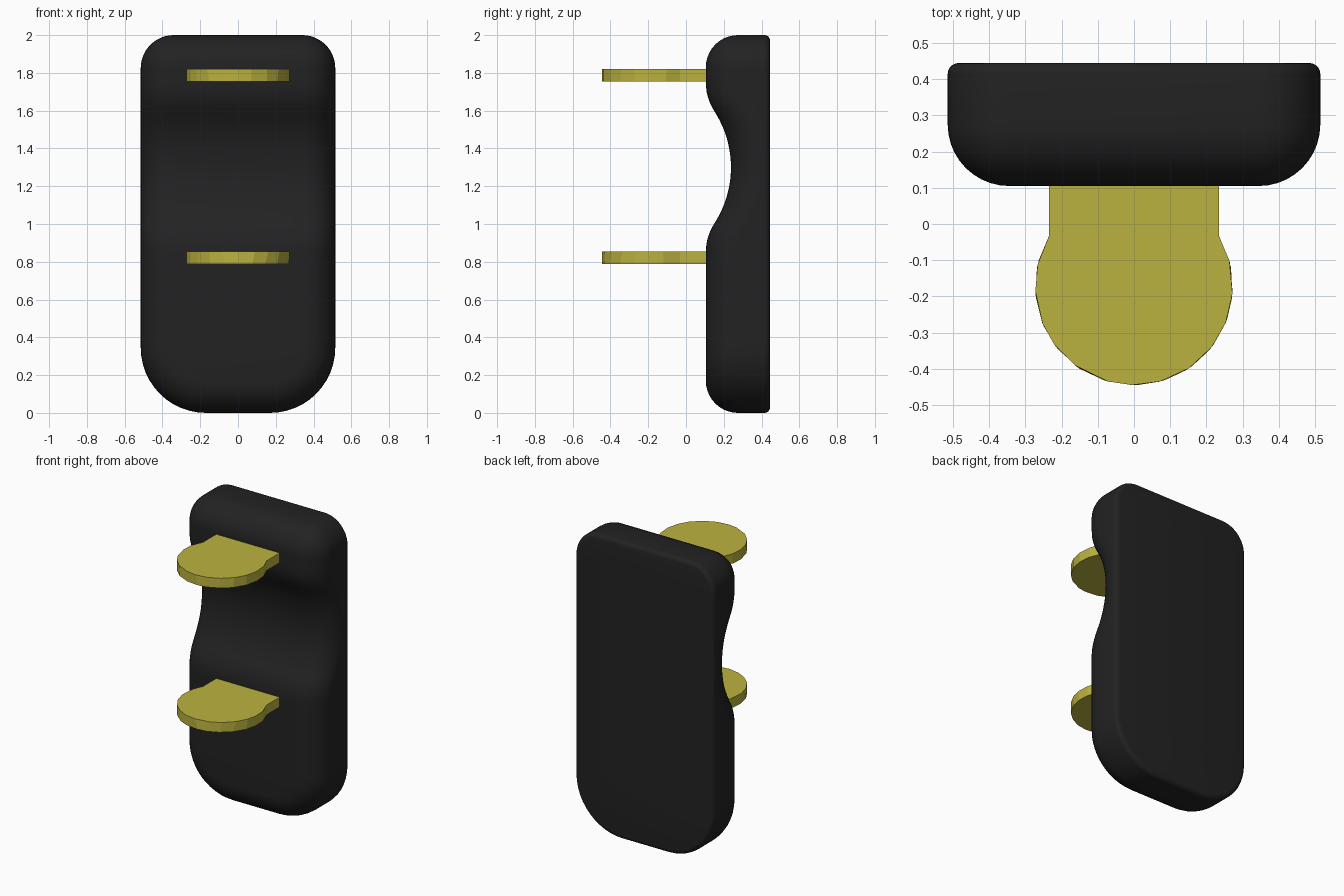
import bpy, bmesh, math, random

if "Cube" in bpy.data.objects:
    bpy.data.objects.remove(bpy.data.objects["Cube"])

random.seed(4)
W, H = 0.515, 2.0
FRONT, BACK = 0.105, 0.445
R_FRONT, R_BACK = 0.17, 0.03


def material(name, rgb):
    m = bpy.data.materials.new(name)
    m.diffuse_color = (*rgb, 1)
    m.use_nodes = True
    m.node_tree.nodes["Principled BSDF"].inputs["Base Color"].default_value = m.diffuse_color
    return m


def finish(bm, name, mat):
    bmesh.ops.recalc_face_normals(bm, faces=bm.faces)
    me = bpy.data.meshes.new(name)
    bm.to_mesh(me)
    bm.free()
    ob = bpy.data.objects.new(name, me)
    bpy.context.collection.objects.link(ob)
    me.materials.append(mat)
    return ob


def hollow(z):
    """Depth of the scooped waist at height z."""
    u = abs(z - 1.3)
    if u < 0.3:
        return 0.133 - (0.545 - math.sqrt(0.545 ** 2 - u * u))
    if u < 0.447:
        return 0.27 - math.sqrt(0.27 ** 2 - (0.447 - u) ** 2)
    return 0.0


def half_outline(inset):
    """Right half of the rounded outline, top to bottom."""
    rt, rb, n = 0.175 - inset, 0.345 - inset, 12
    w, top, bottom = W - inset, H - inset, inset
    pts = []
    for i in range(n + 1):
        a = math.pi / 2 * (1 - i / n)
        pts.append((w - rt + rt * math.cos(a), top - rt + rt * math.sin(a)))
    z0, z1 = top - rt, bottom + rb
    pts += [(w, z0 + (z1 - z0) * i / 48) for i in range(1, 48)]
    for i in range(n + 1):
        a = -math.pi / 2 * i / n
        pts.append((w - rb + rb * math.cos(a), bottom + rb + rb * math.sin(a)))
    return pts


# Body: stacked outline rings, soft front edge, tight back edge
bm = bmesh.new()
levels = []  # (inset, y, follows the hollow)
for i in range(11):
    a = math.pi / 2 * i / 10
    levels.append((R_FRONT * (1 - math.sin(a)), FRONT + R_FRONT * (1 - math.cos(a)), True))
for i in range(6):
    a = math.pi / 2 * i / 5
    levels.append((R_BACK * (1 - math.cos(a)), BACK - R_BACK * (1 - math.sin(a)), False))

rings = []
for inset, y, scooped in levels:
    pts = half_outline(inset)
    right = [bm.verts.new((x, y + (hollow(z) if scooped else 0), z)) for x, z in pts]
    left = [bm.verts.new((-v.co.x, v.co.y, v.co.z)) for v in right]
    rings.append(right + left[::-1])
for a, b in zip(rings, rings[1:]):
    for i in range(len(a)):
        j = (i + 1) % len(a)
        bm.faces.new((a[i], a[j], b[j], b[i]))
for ring in (rings[0], rings[-1]):
    n = len(ring)
    for i in range(n // 2 - 1):
        bm.faces.new((ring[i], ring[i + 1], ring[n - 2 - i], ring[n - 1 - i]))
body = finish(bm, "body", material("black", (0.016, 0.016, 0.016)))
bpy.context.view_layer.objects.active = body
body.select_set(True)
bpy.ops.object.shade_smooth_by_angle(angle=math.radians(40))
body.select_set(False)

# Tabs: flat tongue with a faceted, slightly uneven round end
yellow = material("yellow", (0.5, 0.45, 0.05))


def tab(name, z):
    bm = bmesh.new()
    rims = []
    for h in (z, z + 0.066):
        pts = [(0.235, 0.2), (0.235, -0.033)]
        for i in range(1, 14):
            a = math.radians(30 - 240 * i / 14) + random.uniform(-0.05, 0.05)
            pts.append((0.273 * math.cos(a), -0.172 + 0.273 * math.sin(a)))
        pts += [(-0.235, -0.033), (-0.235, 0.2)]
        rims.append([bm.verts.new((x, y, h)) for x, y in pts])
    low, high = rims
    bm.faces.new(low)
    bm.faces.new(high)
    for i in range(len(low)):
        j = (i + 1) % len(low)
        bm.faces.new((low[i], low[j], high[j], high[i]))
    return finish(bm, name, yellow)


tab("lower_tab", 0.788)
tab("upper_tab", 1.755)
